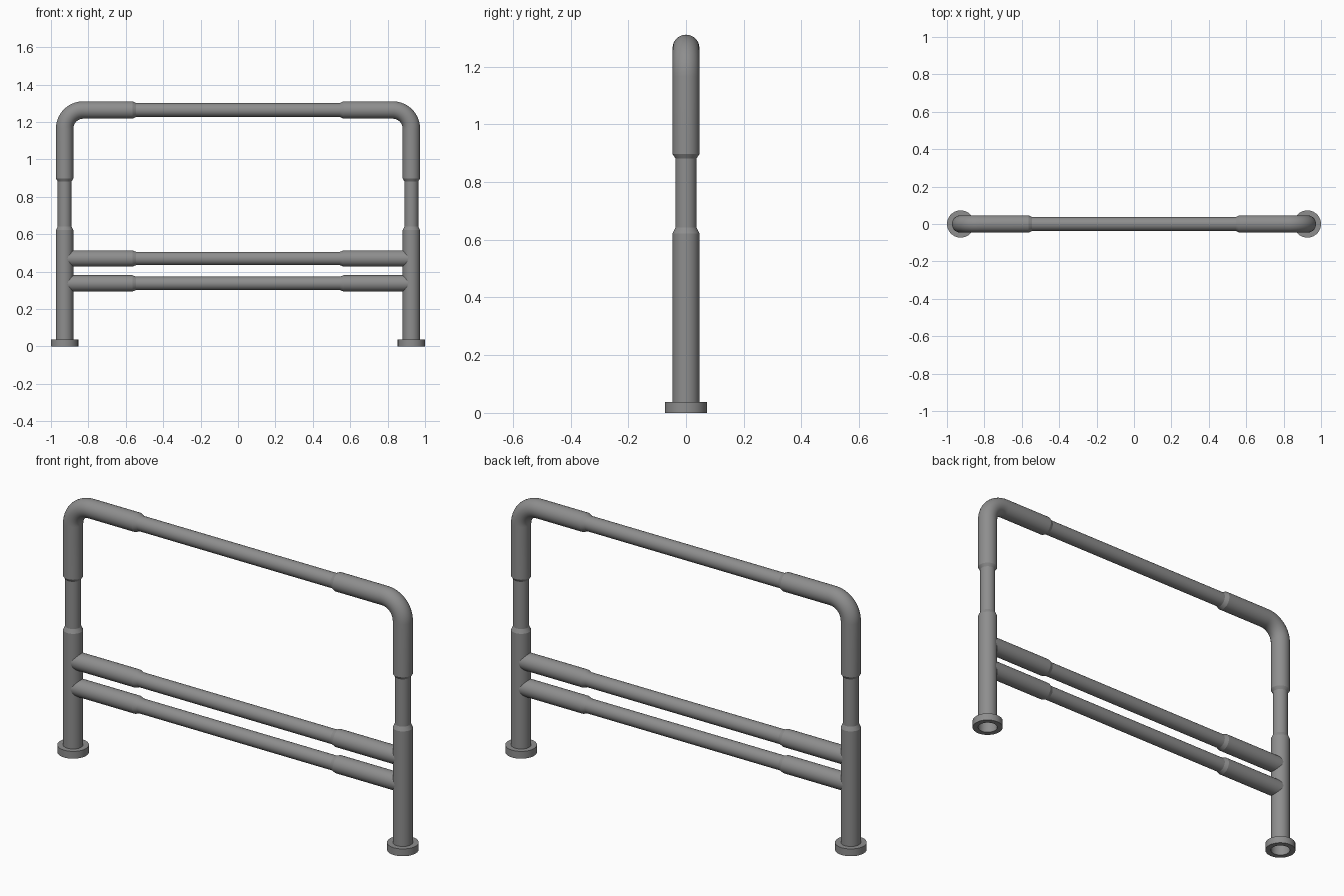
import bpy
import bmesh
from math import sin, cos, pi
from mathutils import Vector

if "Cube" in bpy.data.objects:
    bpy.data.objects.remove(bpy.data.objects["Cube"])

SIDES = 32
POST_X, TOP_Z, BEND = 0.927, 1.264, 0.1
THICK, THIN, RAIL = 0.0465, 0.037, 0.0435

steel = bpy.data.materials.new("grey steel")
steel.use_nodes = True
grey = (0.27, 0.27, 0.27, 1)
steel.diffuse_color = grey
steel.node_tree.nodes["Principled BSDF"].inputs["Base Color"].default_value = grey


def sweep(name, stations, closed=False):
    """Round tube through (x, z, radius) stations in the y = 0 plane."""
    bm = bmesh.new()
    points = [Vector((x, 0, z)) for x, z, r in stations]
    side = Vector((0, 1, 0))
    rings = []
    for i, (p, s) in enumerate(zip(points, stations)):
        before, after = points[max(i - 1, 0)], points[min(i + 1, len(points) - 1)]
        tangent = ((after - p).normalized() + (p - before).normalized()).normalized()
        normal = side.cross(tangent)
        rings.append([bm.verts.new(p + s[2] * (cos(a) * normal + sin(a) * side))
                      for a in (2 * pi * k / SIDES for k in range(SIDES))])
    for low, high in zip(rings, rings[1:]):
        for k in range(SIDES):
            n = (k + 1) % SIDES
            bm.faces.new((low[k], low[n], high[n], high[k]))
    finish(name, bm)


def ring_foot(name, x, inner, outer, height):
    """Open flange ring around the bottom of a post."""
    bm = bmesh.new()
    section = [(inner, 0), (outer, 0), (outer, height), (inner, height)]
    loops = [[bm.verts.new((x + r * cos(a), r * sin(a), z)) for r, z in section]
             for a in (2 * pi * k / SIDES for k in range(SIDES))]
    for k in range(SIDES):
        a, b = loops[k], loops[(k + 1) % SIDES]
        for i in range(4):
            j = (i + 1) % 4
            bm.faces.new((a[i], b[i], b[j], a[j]))
    bmesh.ops.recalc_face_normals(bm, faces=bm.faces)
    finish(name, bm)


def finish(name, bm):
    mesh = bpy.data.meshes.new(name)
    bm.to_mesh(mesh)
    bm.free()
    mesh.materials.append(steel)
    obj = bpy.data.objects.new(name, mesh)
    bpy.context.collection.objects.link(obj)
    bpy.ops.object.select_all(action='DESELECT')
    obj.select_set(True)
    bpy.context.view_layer.objects.active = obj
    bpy.ops.object.shade_smooth_by_angle(angle=pi / 9)


def mirrored(half):
    """Continue a left-hand path across x = 0."""
    return half + [(-x, z, r) for x, z, r in reversed(half)]


# Main hoop: post, narrow neck, bent sleeve and top bar on each side
post = [(-POST_X, z, r) for z, r in
        ((0, THICK), (0.622, THICK), (0.642, THIN), (0.882, THIN), (0.897, THICK))]
bend = [(-POST_X + BEND * (1 - cos(a)), TOP_Z - BEND * (1 - sin(a)), THICK)
        for a in (pi / 2 * k / 14 for k in range(15))]
top = [(-0.565, TOP_Z, THICK), (-0.545, TOP_Z, THIN)]
sweep("main_hoop", mirrored(post + bend + top))

# Two horizontal rails with thicker end sleeves
for name, z in (("upper_rail", 0.47), ("lower_rail", 0.337)):
    sweep(name, mirrored([(-POST_X, z, RAIL), (-0.565, z, RAIL), (-0.545, z, 0.036)]))

# Floor flanges
for name, sign in (("left_foot", 1), ("right_foot", -1)):
    ring_foot(name, sign * POST_X, THICK, 0.073, 0.037)
